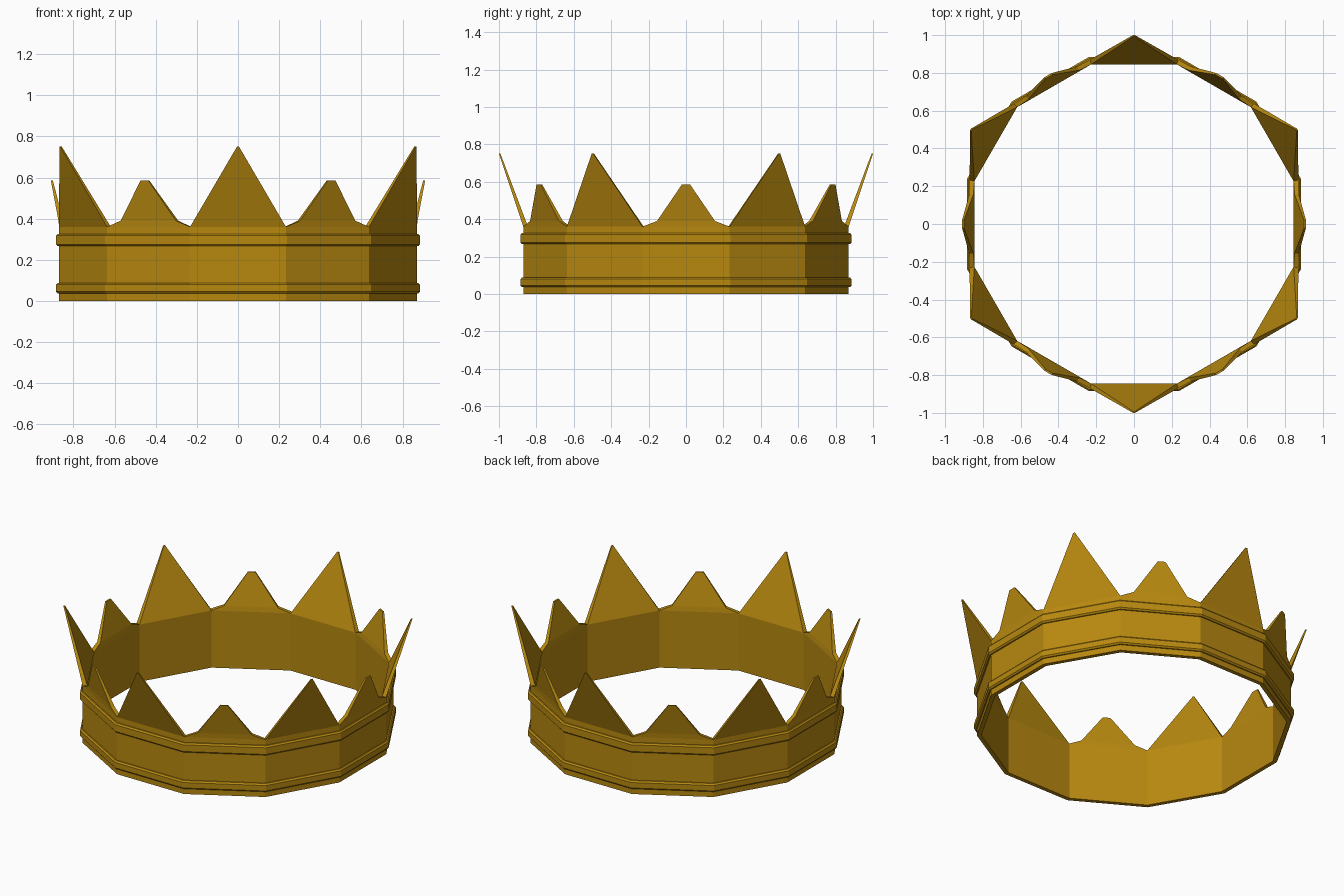
import bpy, bmesh, math
from mathutils import Matrix

if "Cube" in bpy.data.objects:
    bpy.data.objects.remove(bpy.data.objects["Cube"])

SIDES = 12
TAN = math.tan(math.pi / SIDES)

gold = bpy.data.materials.new("gold")
gold.diffuse_color = (0.48, 0.25, 0.005, 1)
gold.use_nodes = True
gold.node_tree.nodes["Principled BSDF"].inputs["Base Color"].default_value = gold.diffuse_color


def finish(bm, name):
    bmesh.ops.remove_doubles(bm, verts=bm.verts, dist=0.0005)
    bmesh.ops.recalc_face_normals(bm, faces=bm.faces)
    mesh = bpy.data.meshes.new(name)
    bm.to_mesh(mesh)
    bm.free()
    mesh.materials.append(gold)
    obj = bpy.data.objects.new(name, mesh)
    bpy.context.collection.objects.link(obj)
    return obj


# One wall panel; each row is (outer distance, inner distance, half width, z).
# A half width of None spans the full side so that neighbours join up.
def add_panel(bm, rows, angle):
    turn = Matrix.Rotation(angle, 4, 'Z')
    loops = []
    for outer, inner, half, z in rows:
        ho, hi = (outer * TAN, inner * TAN) if half is None else (half, half)
        corners = ((outer, -ho), (outer, ho), (inner, hi), (inner, -hi))
        loops.append([bm.verts.new(turn @ Matrix.Translation((d, w, z)).translation)
                      for d, w in corners])
    bm.faces.new(loops[0])
    bm.faces.new(loops[-1])
    for k, (a, b) in enumerate(zip(loops, loops[1:])):
        for i in range(4):
            # the first row is the band, whose panel ends are shared
            if k == 0 and i % 2 == 1:
                continue
            j = (i + 1) % 4
            bm.faces.new((a[i], a[j], b[j], b[i]))


# Band with alternating small and tall points
base = [(0.87, 0.845, None, 0.0), (0.87, 0.845, None, 0.36)]
small_point = base + [(0.873, 0.85, 0.155, 0.39), (0.91, 0.90, 0.022, 0.585)]
tall_point = base + [(1.0, 0.992, 0.005, 0.75)]
bm = bmesh.new()
for k in range(SIDES):
    add_panel(bm, tall_point if k % 2 else small_point, k * math.tau / SIDES)
finish(bm, "crown_band")


# Raised trim with chamfered edges
def trim(name, z0, z1):
    c = 0.009
    profile = [(0.86, z0), (0.877, z0), (0.885, z0 + c),
               (0.885, z1 - c), (0.877, z1), (0.86, z1)]
    bm = bmesh.new()
    rings = []
    for k in range(SIDES):
        a = (k + 0.5) * math.tau / SIDES
        rings.append([bm.verts.new((d / math.cos(math.pi / SIDES) * math.cos(a),
                                    d / math.cos(math.pi / SIDES) * math.sin(a), z))
                      for d, z in profile])
    n = len(profile)
    for k in range(SIDES):
        p, q = rings[k], rings[(k + 1) % SIDES]
        for i in range(n):
            j = (i + 1) % n
            bm.faces.new((p[i], q[i], q[j], p[j]))
    finish(bm, name)


trim("lower_trim", 0.036, 0.088)
trim("upper_trim", 0.266, 0.326)
